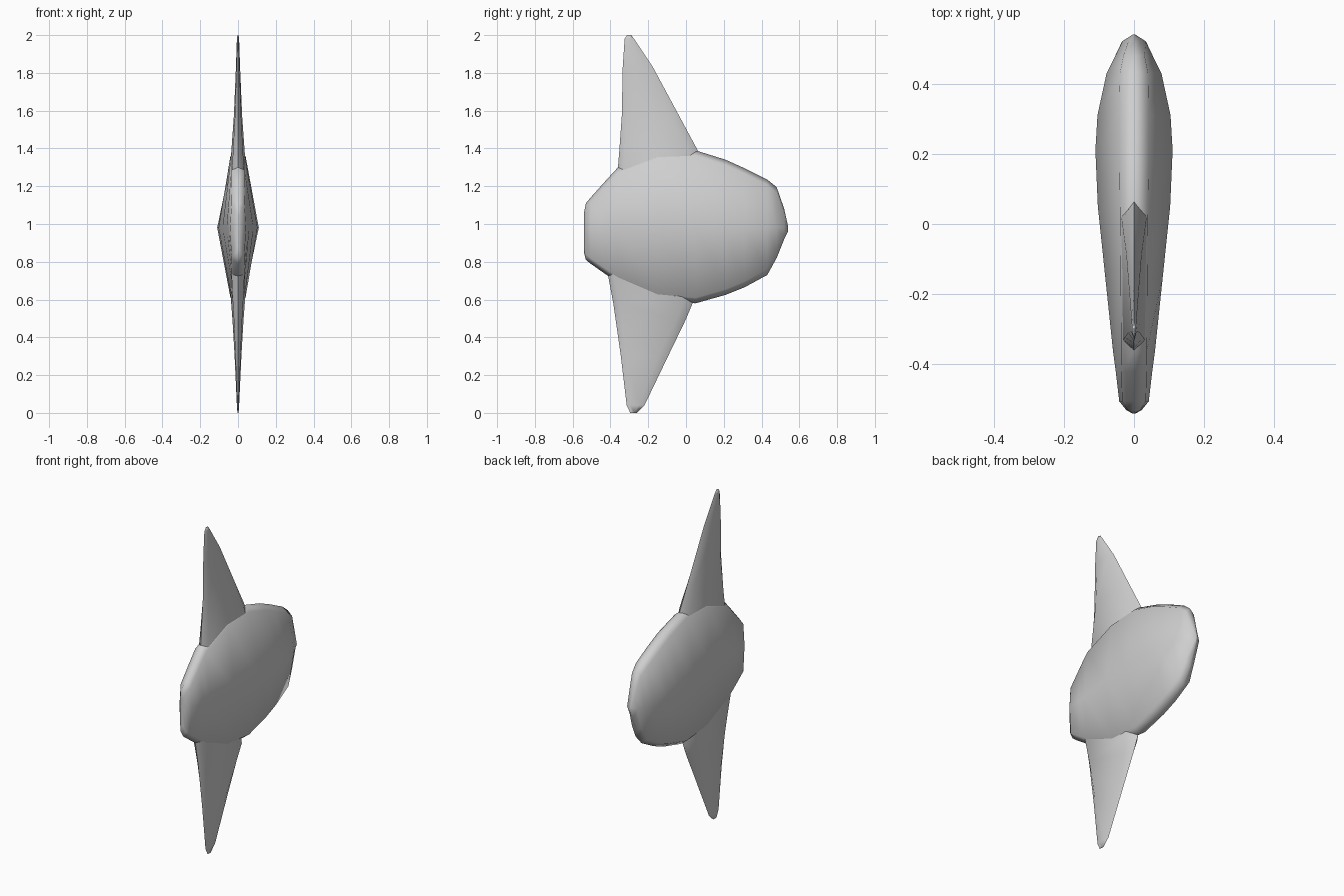
import bpy, bmesh, math

cube = bpy.data.objects.get("Cube")
if cube:
    bpy.data.objects.remove(cube, do_unlink=True)

grey = bpy.data.materials.new("light_grey")
grey.use_nodes = True
colour = (0.62, 0.62, 0.62, 1)
grey.diffuse_color = colour
grey.node_tree.nodes["Principled BSDF"].inputs["Base Color"].default_value = colour


def loft(name, rings):
    """Skin equal-length rings of points and cap both ends."""
    bm = bmesh.new()
    loops = [[bm.verts.new(p) for p in ring] for ring in rings]
    for a, b in zip(loops, loops[1:]):
        for i in range(len(a)):
            j = (i + 1) % len(a)
            bm.faces.new((a[i], a[j], b[j], b[i]))
    bm.faces.new(loops[0])
    bm.faces.new(loops[-1])
    bmesh.ops.recalc_face_normals(bm, faces=bm.faces)
    mesh = bpy.data.meshes.new(name)
    bm.to_mesh(mesh)
    bm.free()
    mesh.materials.append(grey)
    obj = bpy.data.objects.new(name, mesh)
    bpy.context.collection.objects.link(obj)
    bpy.ops.object.select_all(action="DESELECT")
    obj.select_set(True)
    bpy.context.view_layer.objects.active = obj
    bpy.ops.object.shade_smooth_by_angle(angle=math.radians(80))


def body_ring(y, top, bottom, width, rim):
    """Lens section with a bevelled rim, widest near mid height."""
    mid = 0.98
    up = top - min(0.03, 0.3 * (top - mid))
    low = bottom + min(0.03, 0.3 * (mid - bottom))
    side = [(rim, up), (width, mid), (rim, low)]
    half = [(x, y, z) for x, z in side]
    return [(0, y, top)] + half + [(0, y, bottom)] + [(-x, y, z) for x, y, z in reversed(half)]


def fin_ring(z, front, back, width):
    """Thin blade section with bevelled leading and trailing edges."""
    inset = min(0.05, 0.3 * (back - front))
    half = [(width * 0.75, front + inset * 0.6, z), (width, back - inset, z)]
    return [(0, front, z)] + half + [(0, back, z)] + [(-x, y, z) for x, y, z in reversed(half)]


# Body, front to back: y, top, bottom, half width, rim half width
body = [
    (-0.54, 1.06, 0.85, 0.004, 0.003),
    (-0.53, 1.11, 0.81, 0.022, 0.018),
    (-0.505, 1.14, 0.79, 0.042, 0.034),
    (-0.42, 1.235, 0.73, 0.052, 0.036),
    (-0.36, 1.3, 0.69, 0.06, 0.037),
    (-0.15, 1.38, 0.6, 0.082, 0.038),
    (0.05, 1.39, 0.58, 0.103, 0.04),
    (0.21, 1.34, 0.625, 0.11, 0.042),
    (0.31, 1.295, 0.665, 0.104, 0.042),
    (0.43, 1.235, 0.73, 0.078, 0.04),
    (0.48, 1.195, 0.82, 0.053, 0.03),
    (0.52, 1.08, 0.92, 0.034, 0.016),
    (0.54, 0.99, 0.96, 0.003, 0.002),
]
loft("body", [body_ring(*s) for s in body])

# Fins, root to tip: z, front edge, back edge, half thickness
upper = [
    (1.22, -0.36, 0.09, 0.046),
    (1.3, -0.36, 0.085, 0.041),
    (1.39, -0.353, 0.062, 0.035),
    (1.57, -0.34, -0.035, 0.022),
    (1.83, -0.335, -0.175, 0.011),
    (1.98, -0.325, -0.275, 0.006),
    (2.0, -0.312, -0.29, 0.003),
]
lower = [
    (0.74, -0.415, 0.0, 0.046),
    (0.58, -0.385, 0.035, 0.036),
    (0.49, -0.372, -0.003, 0.029),
    (0.3, -0.345, -0.095, 0.018),
    (0.04, -0.314, -0.22, 0.006),
    (0.0, -0.295, -0.26, 0.003),
]
loft("upper_fin", [fin_ring(*s) for s in upper])
loft("lower_fin", [fin_ring(*s) for s in lower])
